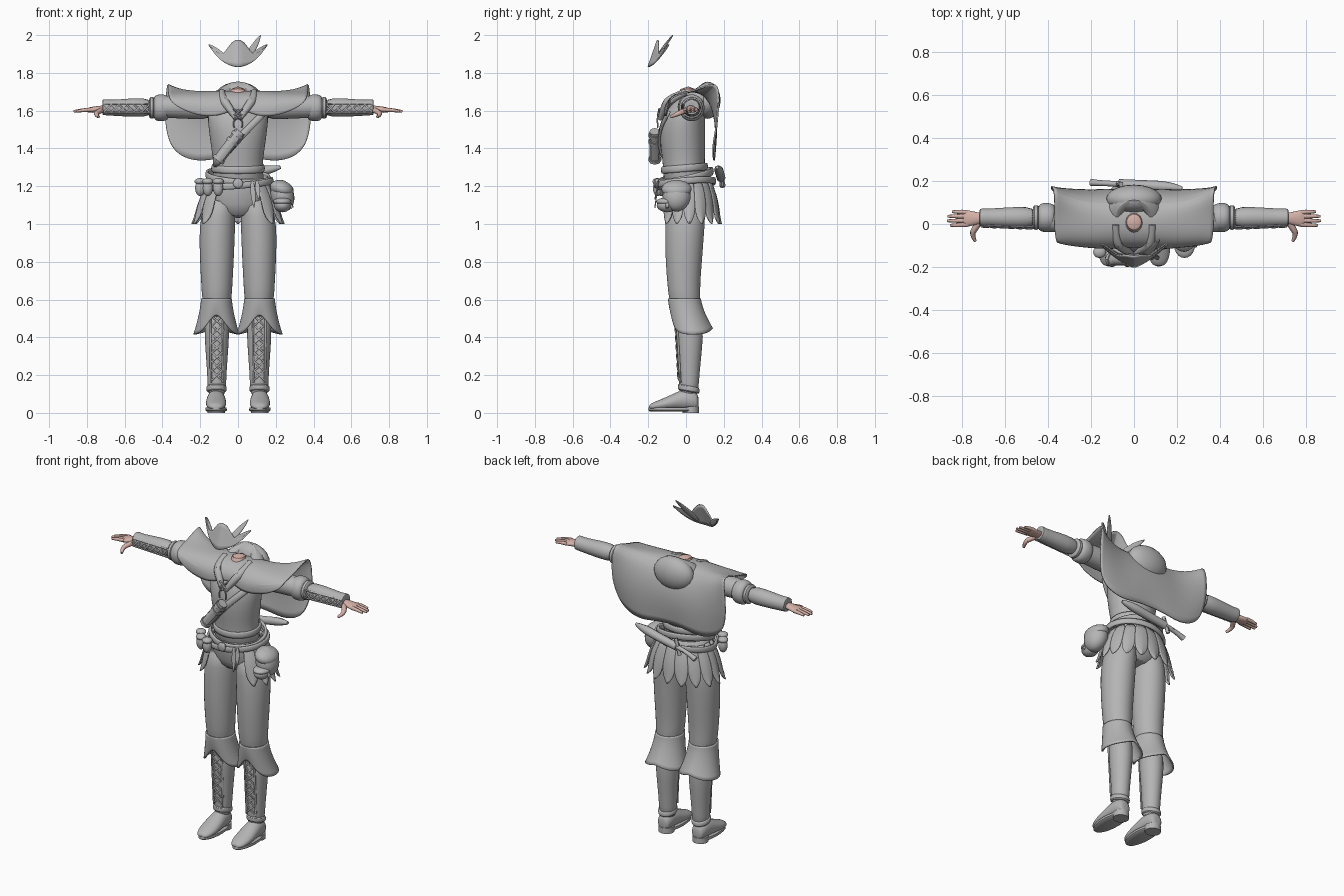
import bpy, bmesh, math
from math import sin, cos, pi, radians
from mathutils import Vector

cube = bpy.data.objects.get("Cube")
if cube:
    bpy.data.objects.remove(cube, do_unlink=True)


def material(name, rgb):
    m = bpy.data.materials.new(name)
    m.use_nodes = True
    m.diffuse_color = (*rgb, 1)
    m.node_tree.nodes["Principled BSDF"].inputs["Base Color"].default_value = (*rgb, 1)
    return m


CLOTH = material("grey cloth", (0.46, 0.46, 0.46))
SKIN = material("pale skin", (0.66, 0.44, 0.39))
parts = []
SIDES = ((1, "left"), (-1, "right"))


def add(name, data, mat):
    ob = bpy.data.objects.new(name, data)
    bpy.context.collection.objects.link(ob)
    data.materials.append(mat)
    parts.append(ob)
    return ob


def mesh(name, verts, faces, mat, smooth=0, thick=0):
    me = bpy.data.meshes.new(name)
    me.from_pydata(verts, [], faces)
    bm = bmesh.new()
    bm.from_mesh(me)
    bmesh.ops.remove_doubles(bm, verts=bm.verts, dist=1e-5)
    bmesh.ops.recalc_face_normals(bm, faces=bm.faces)
    bm.to_mesh(me)
    bm.free()
    ob = add(name, me, mat)
    if smooth:
        ob.modifiers.new("smooth", "SUBSURF").levels = smooth
        ob.modifiers["smooth"].render_levels = smooth
    if thick:
        mod = ob.modifiers.new("thickness", "SOLIDIFY")
        mod.thickness, mod.offset = thick, 0
    return ob


def loft(name, rings, mat=CLOTH, axis=2, n=24, smooth=1):
    """Skin ellipses (x, y, z, radius a, radius b, tilt) strung along one axis."""
    i, j = [k for k in range(3) if k != axis]
    verts = []
    for ring in rings:
        tilt = ring[5] if len(ring) > 5 else 0
        for k in range(n):
            a = 2 * pi * k / n
            p = list(ring[:3])
            p[i] += ring[3] * cos(a)
            p[j] += ring[4] * sin(a)
            p[axis] += tilt * ring[4] * sin(a)
            verts.append(p)
    faces = [(r * n + k, r * n + (k + 1) % n, (r + 1) * n + (k + 1) % n, (r + 1) * n + k)
             for r in range(len(rings) - 1) for k in range(n)]
    faces += [tuple(range(n)), tuple(range(len(verts) - n, len(verts)))]
    return mesh(name, verts, faces, mat, smooth)


def sheet(name, rows, mat=CLOTH, smooth=1, thick=0.008):
    w = len(rows[0])
    faces = [(r * w + k, r * w + k + 1, (r + 1) * w + k + 1, (r + 1) * w + k)
             for r in range(len(rows) - 1) for k in range(w - 1)]
    return mesh(name, [p for row in rows for p in row], faces, mat, smooth, thick)


def rod(name, pts, r, mat=CLOTH):
    """Round cord; a fourth number on a point scales its radius."""
    cu = bpy.data.curves.new(name, "CURVE")
    cu.dimensions, cu.bevel_depth, cu.bevel_resolution = "3D", r, 2
    cu.use_fill_caps, cu.resolution_u = True, 5
    sp = cu.splines.new("NURBS")
    sp.points.add(len(pts) - 1)
    for q, p in zip(sp.points, pts):
        q.co = (*p[:3], 1)
        q.radius = p[3] if len(p) > 3 else 1
    sp.order_u, sp.use_endpoint_u = min(3, len(pts)), True
    return add(name, cu, mat)


def blob(name, loc, scale, mat=CLOTH, tilt=0):
    bm = bmesh.new()
    bmesh.ops.create_uvsphere(bm, u_segments=20, v_segments=12, radius=1)
    me = bpy.data.meshes.new(name)
    bm.to_mesh(me)
    bm.free()
    ob = add(name, me, mat)
    ob.location, ob.scale, ob.rotation_euler = loc, scale, (0, tilt, 0)
    return ob


def band(name, z, rx, ry, h, kx=0, ky=0, cy=0.0):
    angles = [2 * pi * k / 32 for k in range(33)]
    sheet(name, [[((rx + o) * cos(a), cy + (ry + o) * sin(a), z + dz + kx * cos(a) + ky * sin(a))
                  for a in angles] for dz, o in ((-h, 0), (0, 0.006), (h, 0))], thick=0.014)


def leaf(name, base, tip, width):
    b, t, w = Vector(base), Vector(tip), Vector(width)
    sheet(name, [[b.lerp(t, f) + w * (s * g) for s in (-1, 0, 1)]
                 for f, g in ((0, .4), (.3, 1), (.6, .9), (.85, .5), (1, .05))], thick=0.006)


# torso, neck and hips
loft("shirt", [(0, -.01, 1.18, .155, .12), (0, -.01, 1.3, .126, .108), (0, -.015, 1.38, .14, .118),
               (0, -.02, 1.5, .156, .122), (0, -.01, 1.58, .165, .115), (0, .01, 1.65, .14, .08),
               (0, .02, 1.69, .07, .05)])
loft("neck", [(0, 0, 1.58, .055, .06), (0, 0, 1.66, .05, .052), (0, .012, 1.73, .042, .045)], SKIN)
loft("trouser_hips", [(0, .0, 1.03, .1, .08), (0, .0, 1.1, .165, .108), (0, -.005, 1.2, .155, .115),
                      (0, -.01, 1.26, .14, .11)])

# hood lying round the neck
loft("hood_collar", [(0, .03, 1.6, .14, .125, .3), (0, .03, 1.64, .148, .13, .35), (0, .035, 1.69, .12, .115, .45),
                     (0, .025, 1.705, .083, .085, .65), (0, .015, 1.69, .064, .07, .75),
                     (0, .01, 1.63, .055, .058, .5)])
blob("hood_back", (0, .115, 1.655), (.13, .068, .098))
for s, side in SIDES:
    rod(f"{side}_lapel", [(s * .085, .0, 1.70, .7), (s * .085, -.08, 1.665), (s * .05, -.115, 1.62),
                          (s * .008, -.138, 1.555, .5)], .024)
    rod(f"{side}_neck_lace", [(-s * .025, -.142, 1.61), (s * .02, -.148, 1.575)], .005)
    rod(f"{side}_lace_end", [(0, -.15, 1.585), (s * .03, -.152, 1.55), (s * .02, -.15, 1.51)], .004)

# shoulder cape: profiles from the front hem over the shoulder to the back hem
mid = [(-.1, 1.62), (-.1, 1.65), (-.06, 1.69), (.02, 1.705), (.1, 1.69), (.155, 1.6), (.165, 1.48), (.145, 1.355)]
inner = [(-.115, 1.57), (-.115, 1.63), (-.065, 1.69), (.02, 1.71), (.1, 1.69), (.15, 1.6), (.165, 1.48), (.15, 1.35)]
outer = [(-.105, 1.57), (-.115, 1.63), (-.07, 1.685), (.02, 1.70), (.1, 1.7), (.145, 1.6), (.16, 1.48), (.15, 1.33)]
wide = [(-.1, 1.60), (-.1, 1.65), (-.05, 1.69), (.04, 1.70), (.13, 1.72), (.16, 1.62), (.165, 1.5), (.145, 1.35)]
edge = [(-.085, 1.645), (-.08, 1.67), (-.03, 1.69), (.06, 1.71), (.17, 1.76), (.175, 1.66), (.165, 1.53), (.14, 1.41)]
half = [(0, mid), (.1, inner), (.2, outer), (.3, wide), (.37, edge)]
columns = [(-x, p) for x, p in half[:0:-1]] + half
spread = [.96, .98, 1, 1, 1, 1.04, 1.05, .97]
sheet("shoulder_cape", [[(x * spread[k], *p[k]) for x, p in columns] for k in range(8)], smooth=2)

# crested headpiece
crest = [(0, 1.83, 1.978), (.03, 1.835, 1.967), (.06, 1.847, 1.92), (.085, 1.862, 1.892),
         (.12, 1.895, 1.912), (.155, 1.945, 1.952)]
crest = [(-x, a, b) for x, a, b in crest[:0:-1]] + crest
rows = []
for f in (0, .35, .7, 1):
    zs = [(x, a + (b - a) * f) for x, a, b in crest]
    rows.append([(x, -.205 + .45 * abs(x) + .35 * (z - 1.83), z) for x, z in zs])
sheet("headpiece", rows)
leaf("tall_feather", (.035, -.175, 1.855), (.121, -.07, 2.0), (.016, 0, -.01))
leaf("left_feather", (.05, -.17, 1.86), (.152, -.09, 1.95), (.01, 0, -.014))
leaf("right_feather", (-.05, -.17, 1.86), (-.152, -.09, 1.95), (.01, 0, .014))

for s, side in SIDES:
    # sleeve, puffed cuff and laced bracer
    loft(f"{side}_sleeve", [(s * x, .02, 1.62, r, r) for x, r in ((.12, .07), (.25, .064), (.4, .058), (.46, .05))],
         axis=0)
    loft(f"{side}_sleeve_puff", [(s * x, .03, 1.615, r, r * 1.05) for x, r in
                                 ((.365, .05), (.375, .064), (.405, .07), (.435, .066), (.45, .05))], axis=0)
    loft(f"{side}_sleeve_band", [(s * x, .03, 1.615, r, r) for x, r in
                                 ((.44, .05), (.447, .058), (.465, .058), (.472, .05))], axis=0)
    loft(f"{side}_bracer", [(s * x, .03, z, r, r) for x, z, r in
                            ((.45, 1.616, .05), (.55, 1.617, .05), (.64, 1.615, .044), (.69, 1.616, .041),
                             (.722, 1.62, .044), (.715, 1.615, .025))], axis=0)
    for k in range(6):
        x, y = .47 + k * .04, -.023 + k * .0015
        for d in (-1, 1):
            rod(f"{side}_bracer_lace", [(s * x, y + .004, 1.612 - d * .02), (s * (x + .02), y - .002, 1.612),
                                        (s * (x + .04), y + .004, 1.612 + d * .02)], .0045)
    for d in (-1, 1):
        rod(f"{side}_bracer_seam", [(s * .46, -.015, 1.612 + d * .024), (s * .71, -.004, 1.612 + d * .022)], .005)

    # hand
    loft(f"{side}_palm", [(s * x, .026, z, ry, rz) for x, z, ry, rz in
                          ((.69, 1.612, .024, .02), (.73, 1.608, .028, .018), (.77, 1.605, .04, .017),
                           (.8, 1.602, .04, .013))], SKIN, axis=0, n=16)
    for y, tip in ((.057, .845), (.036, .866), (.015, .87), (-.006, .855)):
        rod(f"{side}_finger", [(s * .775, y * .9 + .003, 1.605, 1.1), (s * .82, y, 1.604), (s * tip, y, 1.596, .6)],
            .0105, SKIN)
    rod(f"{side}_thumb", [(s * .715, .015, 1.605, 1.2), (s * .74, -.02, 1.595, 1.2), (s * .755, -.05, 1.58),
                          (s * .738, -.08, 1.567, .6)], .0125, SKIN)

    # trouser leg and gathered knee
    loft(f"{side}_trouser_leg", [(s * x, y, z, rx, ry) for x, y, z, rx, ry in
                                 ((.09, 0, 1.15, .075, .1), (.105, -.003, 1.04, .092, .106),
                                  (.111, -.008, .95, .095, .104), (.112, -.012, .8, .09, .097),
                                  (.112, -.012, .68, .083, .087), (.112, -.008, .62, .08, .085),
                                  (.112, -.005, .58, .072, .077), (.112, 0, .5, .062, .07))])
    # flared boot cuff with a split front
    rows = []
    for f in (0, .12, .45, .8, 1):
        row = []
        for k in range(25):
            a = 2 * pi * k / 24
            front = max(0, cos(a))
            hem = .45 - .035 * abs(sin(a)) + .075 * front ** 6
            grow = f ** 1.6
            r = .078 + .002 * f + .022 * grow + .018 * grow * abs(sin(a)) ** 3
            row.append((s * .114 + r * sin(a), -.008 + .04 * grow - (r + .006) * cos(a), .605 + (hem - .605) * f))
        rows.append(row)
    sheet(f"{side}_boot_cuff", rows)
    # boot shaft, laces, ankle strap and shoe
    loft(f"{side}_boot_shaft", [(s * .112, y, z, rx, ry) for y, z, rx, ry in
                                ((.014, .08, .048, .05), (.015, .16, .049, .053), (.018, .28, .056, .061),
                                 (.02, .4, .066, .072), (.015, .54, .066, .075))])
    for k in range(7):
        z = .175 + k * .048
        y = -.042 - .055 * (z - .16)
        for d in (-1, 1):
            rod(f"{side}_boot_lace", [(s * .112 - d * .026, y + .006, z), (s * .112, y - .004, z + .024),
                                      (s * .112 + d * .026, y + .003, z + .048)], .005)
    for d in (-1, 1):
        rod(f"{side}_boot_seam", [(s * .112 + d * .031, -.03, .16), (s * .112 + d * .034, -.05, .52)], .006)
    loft(f"{side}_ankle_strap", [(s * .114, .014, z, r, r + .004, -.2) for z, r in
                                 ((.11, .047), (.115, .054), (.14, .054), (.147, .047))])
    loft(f"{side}_shoe", [(s * .116, y, z, rx, rz) for y, z, rx, rz in
                          ((-.196, .03, .02, .01), (-.18, .034, .04, .02), (-.13, .043, .055, .03),
                           (-.07, .057, .054, .042), (-.02, .07, .049, .055), (.03, .07, .047, .056),
                           (.06, .06, .038, .045), (.067, .055, .02, .025))], axis=1)
    loft(f"{side}_sole", [(s * .116, -.065, z, r, r + .077) for z, r in ((.008, .05), (.014, .057), (.028, .056))],
         smooth=0)
    loft(f"{side}_heel", [(s * .116, .025, z, .046, .044) for z in (0, .035)], smooth=0)

# pointed skirt panels, open at the front
count = 13
for k in range(count):
    a = radians(38 + 284 * (k + .5) / count)
    rows = []
    for f, w, lift in ((0, 1, 0), (.3, 1.02, .012), (.62, 1.04, .008), (.85, .8, 0), (1, .06, 0)):
        row = []
        for d in (-1, -.5, 0, .5, 1):
            b = a + d * w * radians(142 / count)
            ridge = lift + .008 * (1 - abs(d)) * f + .004 * (k % 2)
            row.append(((.152 + .085 * f + ridge) * sin(b), .01 - (.12 + .05 * f + ridge) * cos(b),
                        1.225 - .225 * f))
        rows.append(row)
    sheet(f"skirt_panel_{k + 1}", rows)

# belts with buckle and hanging strap ends
band("waist_sash", 1.295, .132, .114, .017, ky=.01, cy=-.008)
band("upper_belt", 1.25, .163, .137, .017, kx=-.012, ky=.03)
band("lower_belt", 1.215, .178, .15, .015, kx=.015, ky=.012)
loft("buckle", [(0, y, 1.215, r, r) for y, r in ((-.17, .02), (-.163, .028), (-.14, .028))], axis=1, n=16)
for x, z in ((.075, 1.085), (.1, 1.13)):
    leaf("belt_end", (x, -.145, 1.23), (x + .01, -.165, z), (.014, 0, 0))

# cross strap with a rolled case
path = [(.15, -.085, 1.6), (.09, -.125, 1.54), (.02, -.145, 1.47), (-.06, -.142, 1.38), (-.13, -.08, 1.3)]
sheet("chest_strap", [[(x - .014, y, z + .012), (x + .014, y, z - .012)] for x, y, z in path], thick=.012)
rod("rolled_case", [(.012, -.165, 1.49), (-.108, -.165, 1.335)], .029)
for f in (.08, .3, .9):
    x, z = .012 - .12 * f, 1.49 - .155 * f
    rod("case_band", [(x, -.165, z), (x - .012, -.165, z - .0155)], .034)

# pouches on the hips
blob("large_bag", (.235, -.05, 1.15), (.062, .075, .085), tilt=-.25)
blob("bag_flap", (.232, -.05, 1.185), (.065, .08, .045), tilt=.35)
blob("front_pouch", (.235, -.1, 1.1), (.045, .055, .038))
blob("pouch_flap", (.235, -.1, 1.118), (.048, .058, .022))
rod("bag_toggle", [(.262, -.1, 1.12), (.288, -.1, 1.085)], .009)
for x, y in ((-.2, -.075), (-.16, -.13), (-.105, -.15)):
    blob("small_pouch", (x, y, 1.19), (.027, .025, .042))
    blob("small_pouch_lid", (x, y, 1.225), (.03, .028, .018))

# sheathed knife across the back
rod("knife_sheath", [(.225, .165, 1.3, .35), (.17, .172, 1.29, 1.1), (.05, .18, 1.265), (-.07, .185, 1.245)], .024)
rod("knife_guard", [(-.06, .185, 1.295), (-.09, .19, 1.2)], .011)
rod("knife_handle", [(-.07, .186, 1.245), (-.15, .19, 1.23, .8), (-.2, .193, 1.205, 1.2)], .014)

# turn cords into meshes and shade everything smoothly
bpy.ops.object.select_all(action="DESELECT")
for ob in parts:
    ob.select_set(ob.type == "CURVE")
    if ob.type == "CURVE":
        bpy.context.view_layer.objects.active = ob
bpy.ops.object.convert(target="MESH")
for ob in parts:
    ob.select_set(True)
bpy.context.view_layer.objects.active = parts[0]
bpy.ops.object.shade_smooth_by_angle(angle=radians(45))
